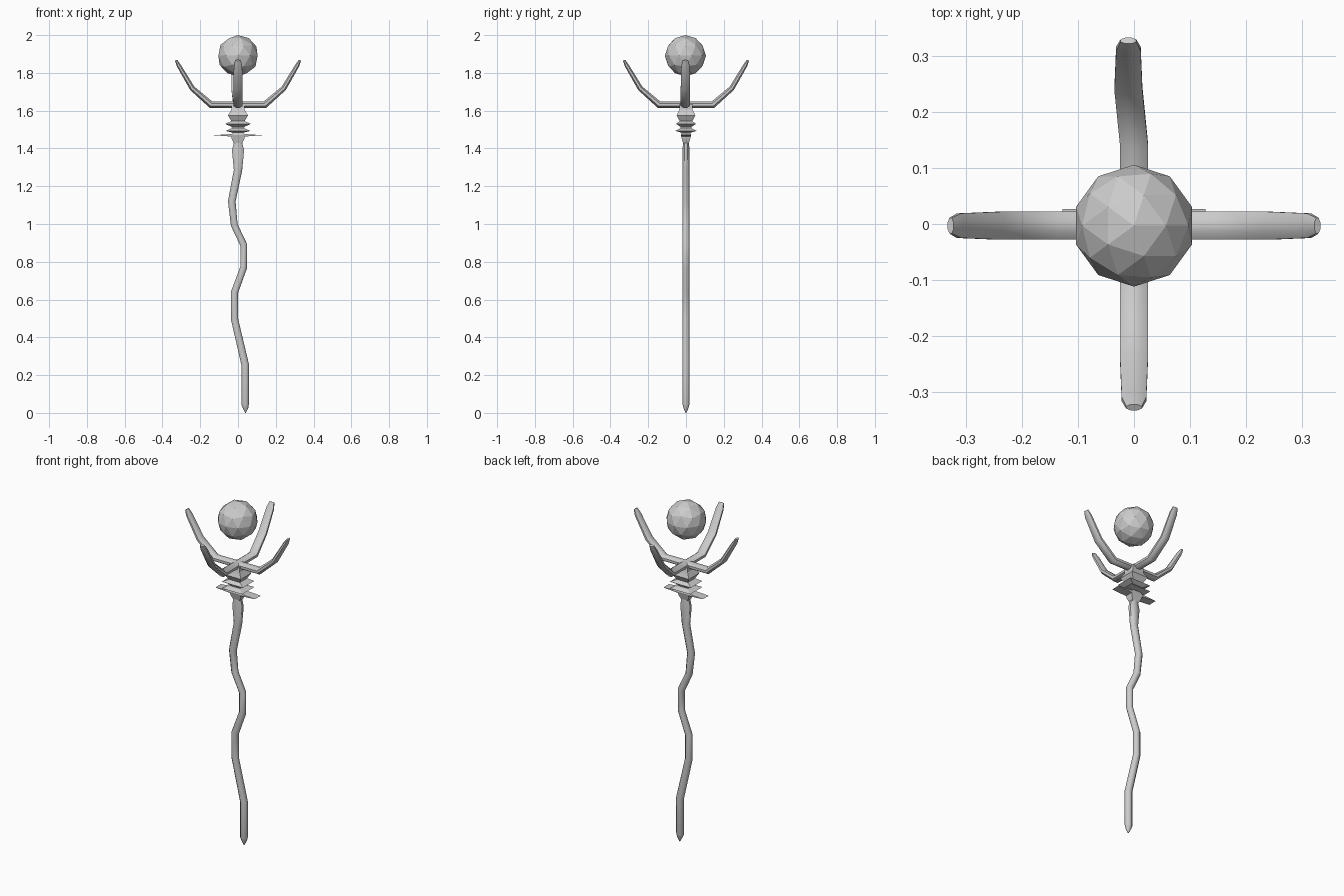
import bpy, bmesh, math
from mathutils import Vector

if "Cube" in bpy.data.objects:
    bpy.data.objects.remove(bpy.data.objects["Cube"])


def finish(bm, name, angle):
    bmesh.ops.recalc_face_normals(bm, faces=bm.faces)
    me = bpy.data.meshes.new(name)
    bm.to_mesh(me)
    bm.free()
    ob = bpy.data.objects.new(name, me)
    bpy.context.collection.objects.link(ob)
    if angle:
        bpy.ops.object.select_all(action='DESELECT')
        ob.select_set(True)
        bpy.context.view_layer.objects.active = ob
        bpy.ops.object.shade_smooth_by_angle(angle=math.radians(angle))
    return ob


def skin(bm, rings):
    """Bridge consecutive vertex rings and cap both ends."""
    loops = [[bm.verts.new(p) for p in r] for r in rings]
    n = len(loops[0])
    for a, b in zip(loops, loops[1:]):
        for i in range(n):
            j = (i + 1) % n
            bm.faces.new((a[i], a[j], b[j], b[i]))
    bm.faces.new(loops[0][::-1])
    bm.faces.new(loops[-1])


def tube(name, pts, side, sides=8):
    """Sweep a polygon along (position, half thickness, half width) points."""
    side = Vector(side)
    pos = [Vector(p[0]) for p in pts]
    rings = []
    for i, (p, thick, wide) in enumerate(pts):
        before = (pos[i] - pos[max(i - 1, 0)]).normalized()
        after = (pos[min(i + 1, len(pos) - 1)] - pos[i]).normalized()
        t = (before + after).normalized()
        mitre = 1 / max(0.5, t.dot(after if after.length else before))
        nrm = side.cross(t).normalized()
        ring = []
        for k in range(sides):
            a = 2 * math.pi * (k + 0.5) / sides
            c = 1 / math.cos(math.pi / sides)
            ring.append(pos[i] + nrm * (math.cos(a) * c * thick * mitre)
                        + side * (math.sin(a) * c * wide))
        rings.append(ring)
    bm = bmesh.new()
    skin(bm, rings)
    return finish(bm, name, 50)


# Crooked wooden shaft, pointed at the foot
shaft = [(0.04, 0.0, 0.002, 0.002), (0.04, 0.025, 0.014, 0.013),
         (0.038, 0.045, 0.02, 0.018), (0.038, 0.255, 0.02, 0.018),
         (-0.018, 0.495, 0.019, 0.018), (-0.018, 0.64, 0.019, 0.018),
         (0.03, 0.77, 0.018, 0.018), (0.03, 0.89, 0.018, 0.018),
         (-0.02, 0.995, 0.018, 0.018), (-0.033, 1.12, 0.02, 0.018),
         (0.0, 1.285, 0.022, 0.018), (0.0, 1.39, 0.032, 0.018),
         (0.0, 1.44, 0.02, 0.016)]
tube("shaft", [((x, 0, z), t, w) for x, z, t, w in shaft], (0, 1, 0))

# Square collar with thin flared plates: z, half width x, half width y
collar = [(1.425, 0.02, 0.015), (1.45, 0.033, 0.022), (1.463, 0.035, 0.025),
          (1.47, 0.128, 0.027), (1.477, 0.03, 0.025), (1.484, 0.03, 0.025),
          (1.493, 0.066, 0.056), (1.507, 0.032, 0.028), (1.515, 0.034, 0.03),
          (1.53, 0.068, 0.053), (1.545, 0.035, 0.033), (1.575, 0.053, 0.05),
          (1.605, 0.035, 0.035), (1.635, 0.035, 0.035)]
bm = bmesh.new()
skin(bm, [[Vector((sx * hx, sy * hy, z))
           for sx, sy in ((-1, -1), (1, -1), (1, 1), (-1, 1))]
          for z, hx, hy in collar])
finish(bm, "collar", 30)

# Two crossing claws, each swept from tip to tip: radius, z, thickness, width
half = [(0.328, 1.867, 0.006, 0.014), (0.313, 1.838, 0.011, 0.022),
        (0.242, 1.718, 0.014, 0.025), (0.143, 1.632, 0.017, 0.025)]
path = [(-r, z, t, w) for r, z, t, w in half] + half[::-1]
tube("claw_across", [((r, -0.003, z), t, w) for r, z, t, w in path], (0, 1, 0))
tube("claw_front_back", [((-0.01 if r > 0.2 else 0, r, z), t, w)
                         for r, z, t, w in path], (1, 0, 0))

# Faceted floating orb
bm = bmesh.new()
bmesh.ops.create_icosphere(bm, subdivisions=2, radius=0.109)
bmesh.ops.translate(bm, verts=bm.verts, vec=(0, -0.003, 1.891))
finish(bm, "orb", 0)
